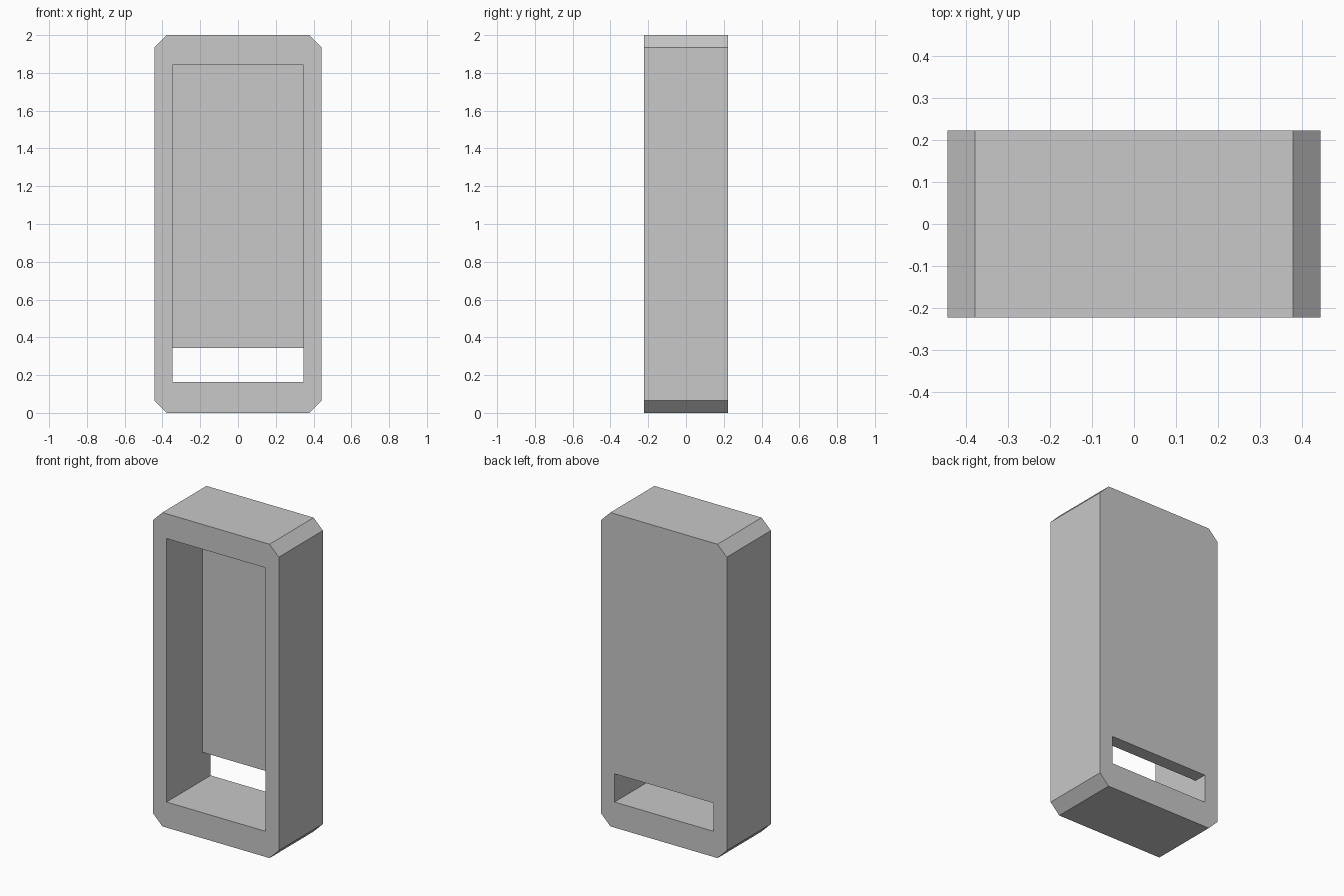
import bpy
import bmesh

cube = bpy.data.objects.get("Cube")
if cube:
    bpy.data.objects.remove(cube, do_unlink=True)

grey = bpy.data.materials.new("light_grey")
grey.use_nodes = True
colour = (0.58, 0.58, 0.58, 1)
grey.diffuse_color = colour
grey.node_tree.nodes["Principled BSDF"].inputs["Base Color"].default_value = colour

W, D, H, CHAMFER = 0.443, 0.222, 2.0, 0.065   # half width, half depth, height
OPEN_W, OPEN_LOW, OPEN_TOP = 0.348, 0.163, 1.842
SLOT_TOP, BACK = 0.343, 0.084                 # slot top, back wall thickness


def prism(name, outline, y0, y1):
    """Extrude an x-z outline from y0 to y1."""
    bm = bmesh.new()
    face = bm.faces.new([bm.verts.new((x, y0, z)) for x, z in outline])
    moved = bmesh.ops.extrude_face_region(bm, geom=[face])["geom"]
    bmesh.ops.translate(bm, vec=(0, y1 - y0, 0),
                        verts=[g for g in moved if isinstance(g, bmesh.types.BMVert)])
    bmesh.ops.recalc_face_normals(bm, faces=bm.faces)
    mesh = bpy.data.meshes.new(name)
    bm.to_mesh(mesh)
    bm.free()
    mesh.materials.append(grey)
    obj = bpy.data.objects.new(name, mesh)
    bpy.context.collection.objects.link(obj)
    return obj


def rectangle(half, low, top):
    return [(-half, low), (half, low), (half, top), (-half, top)]


# Chamfered case body
c = CHAMFER
right = [(W - c, 0), (W, c), (W, H - c), (W - c, H)]
case = prism("case", right + [(-x, z) for x, z in reversed(right)], -D, D)

# L-shaped cutter: deep front recess joined to the slot through the back wall
cutter = prism("recess_cutter", rectangle(OPEN_W, OPEN_LOW, OPEN_TOP), -D - 0.1, D - BACK)
slot = prism("slot_cutter", rectangle(OPEN_W, OPEN_LOW, SLOT_TOP), -D - 0.1, D + 0.1)

for tool in (cutter, slot):
    mod = case.modifiers.new(tool.name, "BOOLEAN")
    mod.operation = "DIFFERENCE"
    mod.solver = "EXACT"
    mod.object = tool

# Apply the cuts and drop the helpers
bpy.context.view_layer.update()
graph = bpy.context.evaluated_depsgraph_get()
cut_mesh = bpy.data.meshes.new_from_object(case.evaluated_get(graph))
case.modifiers.clear()
case.data = cut_mesh
for tool in (cutter, slot):
    bpy.data.objects.remove(tool, do_unlink=True)
